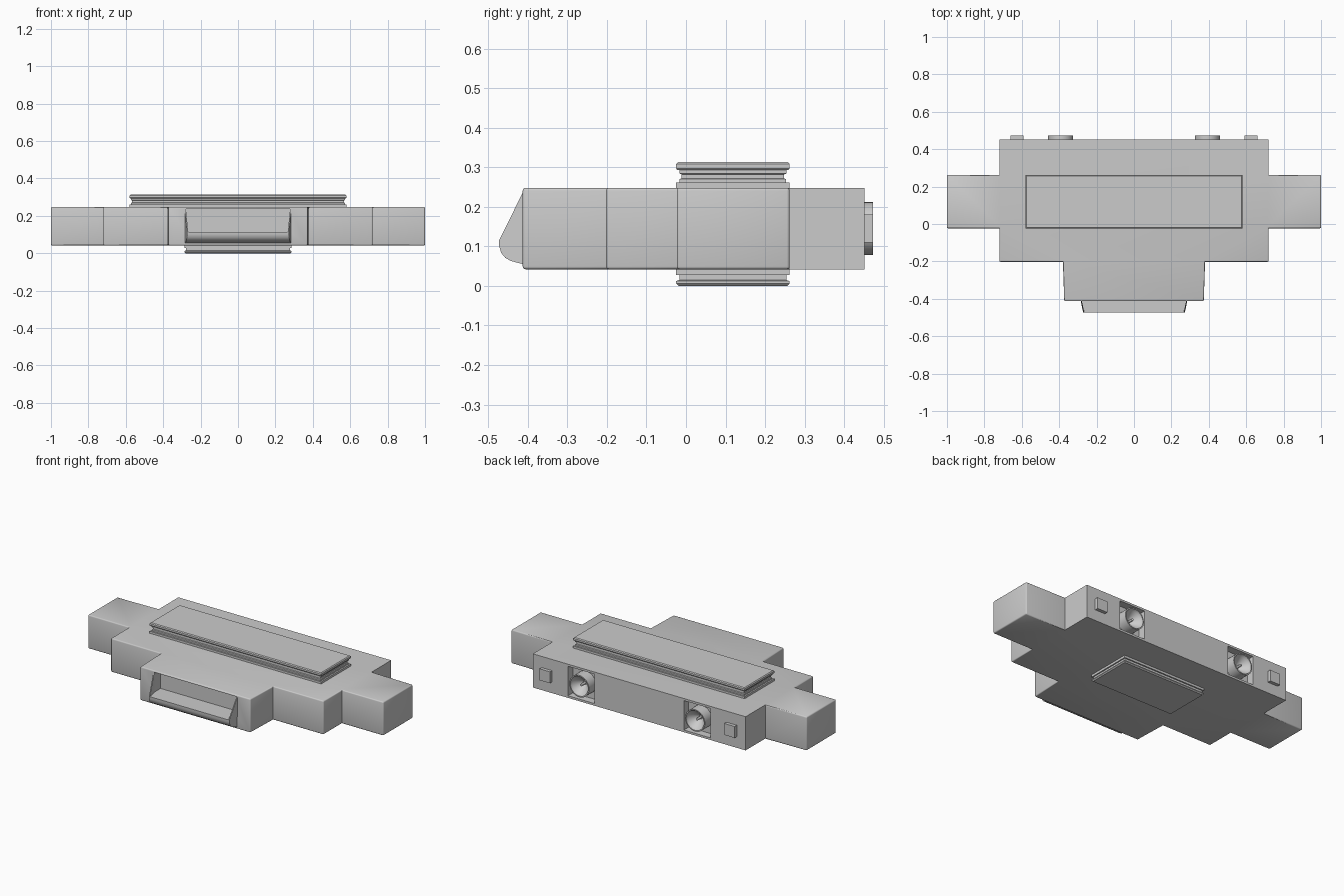
import bpy, bmesh, math

if "Cube" in bpy.data.objects:
    bpy.data.objects.remove(bpy.data.objects["Cube"])

Z0, Z1 = 0.042, 0.248          # body bottom and top
BACK, FRONT = 0.452, -0.413    # body back and front


def make_object(name, bm):
    bmesh.ops.recalc_face_normals(bm, faces=bm.faces)
    mesh = bpy.data.meshes.new(name)
    bm.to_mesh(mesh)
    bm.free()
    obj = bpy.data.objects.new(name, mesh)
    bpy.context.collection.objects.link(obj)
    return obj


def loft(name, a, b, smooth=None):
    """Solid between two matching outlines of 3D points."""
    bm = bmesh.new()
    va = [bm.verts.new(p) for p in a]
    vb = [bm.verts.new(p) for p in b]
    bm.faces.new(va)
    bm.faces.new(vb)
    for i in range(len(va)):
        j = (i + 1) % len(va)
        bm.faces.new((va[i], va[j], vb[j], vb[i]))
    obj = make_object(name, bm)
    if smooth:
        smooth_shade(obj)
    return obj


def smooth_shade(obj):
    bpy.ops.object.select_all(action='DESELECT')
    obj.select_set(True)
    bpy.context.view_layer.objects.active = obj
    bpy.ops.object.shade_smooth_by_angle(angle=math.radians(35))


def box(name, x0, x1, y0, y1, z0, z1):
    outline = [(x0, y0), (x1, y0), (x1, y1), (x0, y1)]
    return loft(name, [(x, y, z0) for x, y in outline], [(x, y, z1) for x, y in outline])


def stack(name, hx, y0, y1, profile):
    """Rectangular stepped stack; profile is (inset, z) from bottom to top."""
    bm = bmesh.new()
    rings = []
    for d, z in profile:
        rings.append([bm.verts.new(p) for p in (
            (-hx + d, y0 + d, z), (hx - d, y0 + d, z), (hx - d, y1 - d, z), (-hx + d, y1 - d, z))])
    for a, b in zip(rings, rings[1:]):
        for i in range(4):
            j = (i + 1) % 4
            bm.faces.new((a[i], a[j], b[j], b[i]))
    bm.faces.new(rings[0])
    bm.faces.new(rings[-1])
    return make_object(name, bm)


def lathe(name, cx, cz, profile, n=32):
    """Revolve (radius, y) points round an axis parallel to y."""
    bm = bmesh.new()
    verts = [bm.verts.new((cx + r, y, cz)) for r, y in profile]
    edges = [bm.edges.new(e) for e in zip(verts, verts[1:])]
    bmesh.ops.spin(bm, geom=verts + edges, cent=(cx, 0, cz), axis=(0, 1, 0),
                   angle=2 * math.pi, steps=n)
    bmesh.ops.remove_doubles(bm, verts=bm.verts, dist=1e-5)
    obj = make_object(name, bm)
    smooth_shade(obj)
    return obj


def cut(target, cutter):
    cutter.hide_render = True
    mod = target.modifiers.new("cut", 'BOOLEAN')
    mod.operation, mod.object, mod.solver = 'DIFFERENCE', cutter, 'EXACT'
    bpy.context.view_layer.objects.active = target
    bpy.ops.object.modifier_apply(modifier=mod.name)
    bpy.data.objects.remove(cutter)


# Main body: stepped plan outline, softened edges except at the back
half = [(0.373, FRONT), (0.38, -0.202), (0.72, -0.202), (0.72, -0.023), (1.0, -0.023),
        (1.0, 0.262), (0.72, 0.262), (0.72, BACK)]
plan = half + [(-x, y) for x, y in reversed(half)]
body = loft("body", [(x, y, Z0) for x, y in plan], [(x, y, Z1) for x, y in plan])
bm = bmesh.new()
bm.from_mesh(body.data)
soft = [e for e in bm.edges if max(v.co.y for v in e.verts) < BACK - 0.01 and e.is_convex]
bmesh.ops.bevel(bm, geom=soft, offset=0.007, segments=3, profile=0.5, affect='EDGES')
bm.to_mesh(body.data)
bm.free()

# Openings: front tray pocket and two rear socket pockets
TRAY_Z, PX, PZ = 0.115, 0.392, 0.145
cut(body, box("tray_cutter", -0.279, 0.279, -0.35, -0.5, TRAY_Z, 0.238))
for s in (-1, 1):
    cut(body, box("socket_cutter", s * PX - 0.09, s * PX + 0.09, 0.405, 0.6, PZ - 0.09, PZ + 0.09))
smooth_shade(body)


# Front tray: rounded lip and thin sloping cheeks, narrowing forward
def tray_x(y):
    return 0.285 + (y - FRONT) * 0.22 if y < FRONT else 0.285


lip = [(-0.405, TRAY_Z), (-0.4725, TRAY_Z), (-0.4725, 0.1), (-0.467, 0.083), (-0.457, 0.071),
       (-0.443, 0.063), (-0.405, 0.053)]
loft("tray_lip", [(-tray_x(y), y, z) for y, z in lip], [(tray_x(y), y, z) for y, z in lip], True)
cheek = [(-0.41, 0.242), (-0.4725, TRAY_Z), (-0.41, TRAY_Z)]
for s, side in ((-1, "left"), (1, "right")):
    loft("tray_cheek_" + side, [(s * tray_x(y), y, z) for y, z in cheek],
         [(s * (tray_x(y) - 0.006), y, z) for y, z in cheek])

# Top and bottom connector plates with grooved edges
stack("top_plate", 0.58, -0.025, 0.262, [
    (0, 0.24), (0, 0.261), (0.009, 0.261), (0.009, 0.270), (0.014, 0.272), (0.014, 0.282),
    (0.008, 0.284), (0.008, 0.293), (0.003, 0.293), (0, 0.297), (0, 0.308), (0.005, 0.313)])
stack("bottom_plate", 0.287, -0.025, 0.262, [
    (0.006, 0), (0, 0.006), (0, 0.012), (0.008, 0.015), (0.008, 0.028), (0, 0.028), (0, 0.05)])

# Rear sockets with centre pins, and square buttons
for s, side in ((-1, "left"), (1, "right")):
    lathe("socket_" + side, s * PX, PZ, [
        (0.067, 0.40), (0.067, 0.4725), (0.060, 0.4725), (0.056, 0.455), (0.012, 0.415), (0, 0.415)])
    lathe("socket_pin_" + side, s * PX, PZ, [(0.007, 0.41), (0.007, 0.455), (0, 0.462)], 12)
    stack_x = s * 0.625
    box("button_" + side, stack_x - 0.035, stack_x + 0.035, 0.445, 0.4725, PZ - 0.035, PZ + 0.035)
